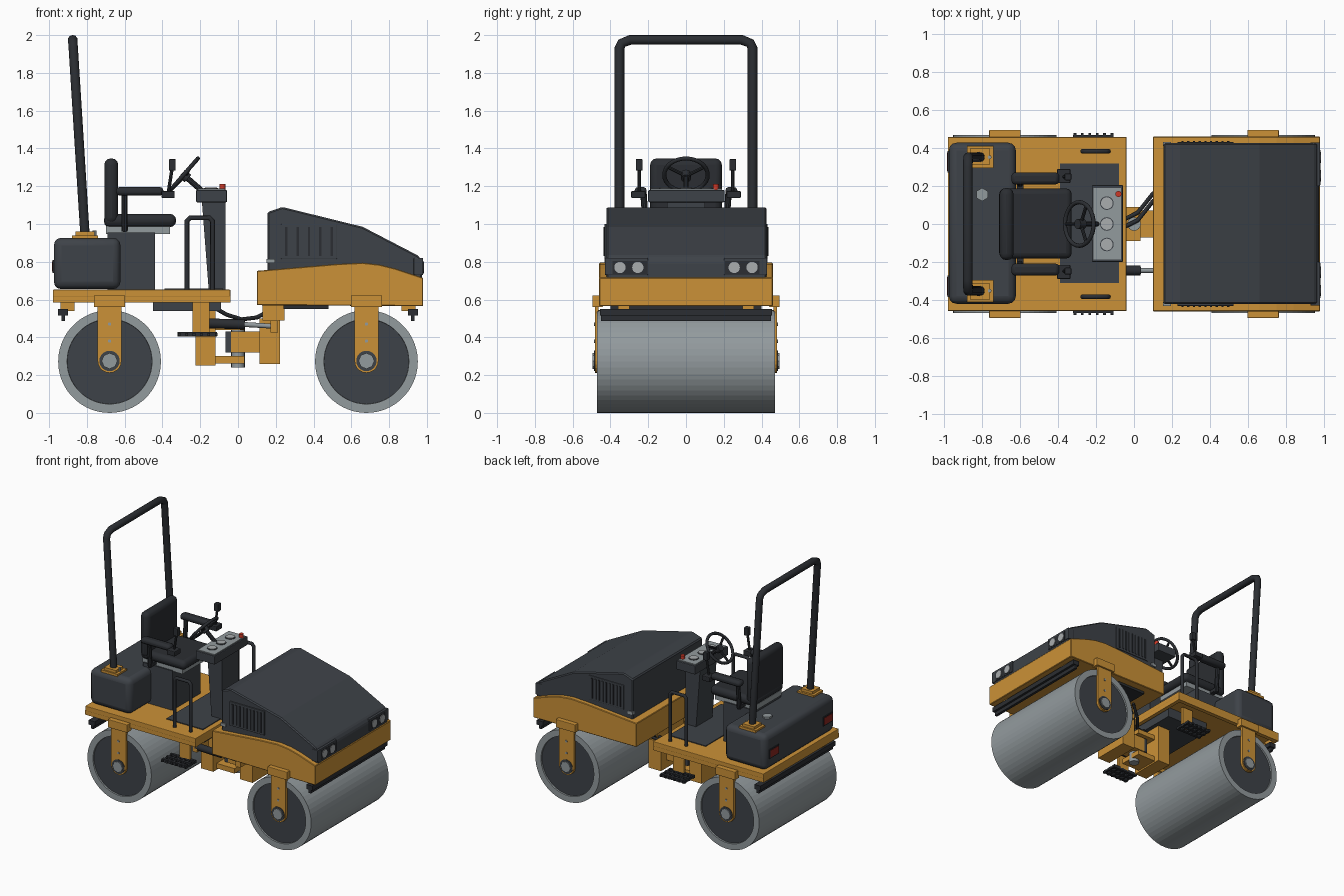
import bpy, bmesh, math
from mathutils import Vector, Matrix

if "Cube" in bpy.data.objects:
    bpy.data.objects.remove(bpy.data.objects["Cube"])


def material(name, col):
    m = bpy.data.materials.new(name)
    m.diffuse_color = (*col, 1)
    m.use_nodes = True
    m.node_tree.nodes["Principled BSDF"].inputs["Base Color"].default_value = m.diffuse_color
    return m


ORANGE = material("orange_paint", (0.60, 0.285, 0.038))
DARK = material("charcoal_paint", (0.048, 0.055, 0.065))
BLACK = material("black_rubber", (0.024, 0.027, 0.032))
STEEL = material("drum_steel", (0.29, 0.325, 0.34))
LIGHT = material("pale_grey", (0.40, 0.42, 0.43))
RED = material("button_red", (0.60, 0.04, 0.02))
TAIL = material("tail_light_red", (0.26, 0.02, 0.015))


def finish(name, bm, mat, bevel=0.0, smooth=False, segs=2):
    bmesh.ops.recalc_face_normals(bm, faces=bm.faces)
    me = bpy.data.meshes.new(name)
    bm.to_mesh(me)
    bm.free()
    ob = bpy.data.objects.new(name, me)
    bpy.context.collection.objects.link(ob)
    me.materials.append(mat)
    if bevel:
        b = ob.modifiers.new("bevel", 'BEVEL')
        b.width, b.segments = bevel, segs
        b.limit_method = 'ANGLE'
    if smooth:
        bpy.ops.object.select_all(action='DESELECT')
        ob.select_set(True)
        bpy.context.view_layer.objects.active = ob
        bpy.ops.object.shade_smooth_by_angle(angle=math.radians(35))
    return ob


def box(name, x0, x1, y0, y1, z0, z1, mat, bevel=0.0, segs=2):
    bm = bmesh.new()
    m = Matrix.LocRotScale(((x0 + x1) / 2, (y0 + y1) / 2, (z0 + z1) / 2), None,
                           (abs(x1 - x0), abs(y1 - y0), abs(z1 - z0)))
    bmesh.ops.create_cube(bm, size=1, matrix=m)
    return finish(name, bm, mat, bevel, bevel > 0.01, segs)


def prism(name, profile, y0, y1, mat, bevel=0.0):
    """Extrude an x-z outline along y."""
    bm = bmesh.new()
    f = bm.faces.new([bm.verts.new((x, y0, z)) for x, z in profile])
    ext = bmesh.ops.extrude_face_region(bm, geom=[f])
    vs = [v for v in ext["geom"] if isinstance(v, bmesh.types.BMVert)]
    bmesh.ops.translate(bm, verts=vs, vec=(0, y1 - y0, 0))
    return finish(name, bm, mat, bevel, segs=1)


def cyl(name, a, b, r, mat, segs=16, smooth=True):
    a, b = Vector(a), Vector(b)
    rot = (b - a).to_track_quat('Z', 'Y')
    bm = bmesh.new()
    bmesh.ops.create_cone(bm, cap_ends=True, segments=segs, radius1=r, radius2=r,
                          depth=(b - a).length,
                          matrix=Matrix.LocRotScale((a + b) / 2, rot, None))
    return finish(name, bm, mat, 0, smooth)


def tube(name, pts, r, mat, cyclic=False):
    cu = bpy.data.curves.new(name, 'CURVE')
    cu.dimensions = '3D'
    cu.bevel_depth, cu.bevel_resolution, cu.use_fill_caps = r, 3, True
    sp = cu.splines.new('POLY')
    sp.points.add(len(pts) - 1)
    for p, q in zip(sp.points, pts):
        p.co = (*q, 1)
    sp.use_cyclic_u = cyclic
    cu.materials.append(mat)
    ob = bpy.data.objects.new(name, cu)
    bpy.context.collection.objects.link(ob)
    bpy.ops.object.select_all(action='DESELECT')
    ob.select_set(True)
    bpy.context.view_layer.objects.active = ob
    bpy.ops.object.convert(target='MESH')


def drum(name, x):
    """Roller with a steel rim and recessed dark end discs."""
    bm = bmesh.new()
    bmesh.ops.create_cone(bm, cap_ends=True, segments=52, radius1=0.272, radius2=0.272, depth=0.94,
                          matrix=Matrix.Translation((x, 0, 0.272)) @ Matrix.Rotation(math.pi / 2, 4, 'X'))
    caps = [f for f in bm.faces if len(f.verts) > 4]
    bmesh.ops.inset_individual(bm, faces=caps, thickness=0.047)
    bmesh.ops.inset_individual(bm, faces=caps, thickness=0.001, depth=-0.012)
    for f in caps:
        f.material_index = 1
    finish(name, bm, STEEL).data.materials.append(DARK)


# drums, fork arms, hubs and scrapers
for d, end in ((-1, "rear"), (1, "front")):
    cx = 0.68 * d
    drum(end + "_drum", cx)
    for s in (-1, 1):
        arc = [(cx + 0.063 * math.cos(t), 0.275 + 0.063 * math.sin(t))
               for t in (math.pi + k * math.pi / 10 for k in range(11))]
        prism(end + "_fork_arm", arc + [(cx + 0.063, 0.57), (cx - 0.063, 0.57)],
              s * 0.462, s * 0.482, ORANGE)
        box(end + "_fork_bracket", cx - 0.083, cx + 0.083, s * 0.44, s * 0.495, 0.56, 0.622, ORANGE, 0.004)
        cyl(end + "_hub_ring", (cx, s * 0.45, 0.275), (cx, s * 0.486, 0.275), 0.054, DARK, 24)
        cyl(end + "_hub", (cx, s * 0.45, 0.275), (cx, s * 0.494, 0.275), 0.042, STEEL, 8)
        for z in (0.38, 0.47):
            cyl(end + "_arm_bolt", (cx, s * 0.48, z), (cx, s * 0.486, z), 0.009, STEEL, 8)
        box(end + "_scraper_bracket", d * 0.865, d * 0.94, s * 0.30, s * 0.36, 0.54, 0.59, ORANGE)
    box(end + "_scraper_bar", d * 0.90, d * 0.952, -0.455, 0.455, 0.515, 0.55, BLACK)
    box(end + "_scraper_blade", d * 0.915, d * 0.935, -0.45, 0.45, 0.487, 0.52, BLACK)

# rear platform: deck plate with a skirt around its edge
box("platform_deck", -0.98, -0.04, -0.458, 0.458, 0.615, 0.652, ORANGE, 0.004)
for s in (-1, 1):
    box("platform_side_skirt", -0.98, -0.04, s * 0.425, s * 0.457, 0.585, 0.62, ORANGE)
for x in (-0.979, -0.071):
    box("platform_end_skirt", x, x + 0.03, -0.425, 0.425, 0.585, 0.62, ORANGE)
box("underfloor_tray", -0.45, -0.09, -0.28, 0.28, 0.54, 0.615, DARK)
box("floor_mat", -0.39, -0.08, -0.312, 0.318, 0.65, 0.658, DARK)

# rear tank with tail lights and filler cap
box("rear_tank", -0.975, -0.622, -0.42, 0.428, 0.655, 0.927, DARK, 0.04, 3)
cyl("filler_cap", (-0.80, 0.155, 0.92), (-0.80, 0.155, 0.94), 0.035, STEEL, 6, False)
for s in (-1, 1):
    box("tail_light_frame", -0.981, -0.96, s * 0.27, s * 0.385, 0.74, 0.81, BLACK)
    box("tail_light", -0.984, -0.97, s * 0.278, s * 0.377, 0.748, 0.802, TAIL)
    box("roll_bar_foot", -0.88, -0.74, s * 0.295, s * 0.41, 0.922, 0.94, ORANGE)
    box("roll_bar_socket", -0.86, -0.76, s * 0.31, s * 0.40, 0.935, 0.96, ORANGE)
    cyl("foot_bolt", (-0.76, s * 0.352, 0.935), (-0.76, s * 0.352, 0.965), 0.01, STEEL, 8)

# roll bar
arch = [(-0.81, 0.352, 0.94), (-0.872, 0.352, 1.93), (-0.874, 0.34, 1.957), (-0.875, 0.295, 1.975)]
tube("roll_bar", arch + [(x, -y, z) for x, y, z in reversed(arch)], 0.026, BLACK)

# seat with armrests and levers
box("seat_pedestal", -0.69, -0.44, -0.17, 0.17, 0.65, 0.955, DARK)
box("seat_rail", -0.70, -0.36, -0.16, 0.16, 0.948, 0.99, STEEL)
box("seat_cushion", -0.71, -0.328, -0.182, 0.187, 0.984, 1.053, BLACK, 0.03, 3)
box("seat_back", -0.708, -0.634, -0.19, 0.19, 1.0, 1.347, BLACK, 0.034, 3)
for s in (-1, 1):
    box("armrest", -0.645, -0.395, s * 0.208, s * 0.272, 1.15, 1.196, BLACK, 0.018)
    cyl("armrest_post", (-0.60, s * 0.21, 0.96), (-0.60, s * 0.225, 1.16), 0.017, BLACK, 10)
    box("armrest_link", -0.617, -0.583, s * 0.13, s * 0.22, 0.965, 0.99, BLACK)
    box("lever_console", -0.405, -0.335, s * 0.215, s * 0.29, 1.137, 1.175, BLACK, 0.006)
    cyl("lever_rod", (-0.37, s * 0.248, 1.16), (-0.348, s * 0.248, 1.30), 0.009, BLACK, 8)
    box("lever_grip", -0.366, -0.33, s * 0.23, s * 0.266, 1.283, 1.344, BLACK, 0.005)

# control column and dashboard
prism("control_column", [(-0.155, 0.65), (-0.067, 0.65), (-0.067, 1.13), (-0.192, 1.13)], -0.10, 0.10, DARK)
box("dashboard", -0.222, -0.058, -0.20, 0.205, 1.115, 1.18, DARK, 0.006)
box("dash_panel", -0.212, -0.068, -0.187, 0.19, 1.178, 1.187, STEEL)
for y in (-0.108, 0, 0.11):
    cyl("dial_rim", (-0.143, y, 1.18), (-0.143, y, 1.191), 0.036, DARK, 20)
    cyl("dial_face", (-0.143, y, 1.18), (-0.143, y, 1.194), 0.031, LIGHT, 20)
cyl("stop_button", (-0.082, 0.158, 1.18), (-0.082, 0.158, 1.213), 0.016, RED, 12)

# steering wheel
hub = Vector((-0.288, 0, 1.26))
up = Vector((0.656, 0, 0.755))
side = Vector((0, 1, 0))
axis = Vector((0.755, 0, -0.656))


def on_wheel(t, r):
    return hub + r * (math.cos(t) * up + math.sin(t) * side)


tube("steering_rim", [on_wheel(k * math.pi / 16, 0.115) for k in range(32)], 0.011, BLACK, True)
for k in range(3):
    cyl("steering_spoke", hub + axis * 0.01, on_wheel(math.pi + k * math.tau / 3, 0.113), 0.009, BLACK, 8)
cyl("steering_hub", hub - axis * 0.012, hub + axis * 0.03, 0.026, BLACK, 14)
cyl("steering_shaft", hub, hub + axis * 0.15, 0.015, BLACK, 10)

# grab rails and hanging steps
for s in (-1, 1):
    y = s * 0.383
    tube("grab_rail", [(-0.27, y, 0.65), (-0.27, y, 1.015), (-0.255, y, 1.032),
                       (-0.15, y, 1.032), (-0.135, y, 1.015), (-0.135, y, 0.65)], 0.013, BLACK)
    box("step_hanger", -0.24, -0.15, s * 0.35, s * 0.37, 0.42, 0.60, ORANGE)
    for k in range(3):
        box("step_bar", -0.32, -0.11, s * (0.35 + k * 0.05), s * (0.37 + k * 0.05), 0.405, 0.428, BLACK)
    for k in range(6):
        x = -0.318 + k * 0.039
        box("step_rung", x, x + 0.014, s * 0.35, s * 0.48, 0.408, 0.424, BLACK)

# articulation joint
box("rear_joint_block", -0.225, -0.12, -0.13, 0.13, 0.25, 0.60, ORANGE)
for z0, z1 in ((0.262, 0.30), (0.44, 0.475)):
    box("rear_joint_fork", -0.13, 0.034, -0.09, 0.09, z0, z1, ORANGE)
cyl("joint_pin", (0, 0, 0.24), (0, 0, 0.495), 0.036, STEEL, 16)
box("joint_collar", -0.066, -0.038, -0.07, 0.07, 0.32, 0.43, DARK)
box("front_joint_tongue", -0.04, 0.13, -0.07, 0.07, 0.32, 0.43, ORANGE)
box("front_joint_block", 0.115, 0.222, -0.14, 0.14, 0.26, 0.50, ORANGE)
box("front_joint_cap", 0.13, 0.247, -0.16, 0.16, 0.49, 0.58, ORANGE)

# steering cylinder and hoses
cyl("steering_cylinder", (-0.18, -0.245, 0.475), (0.035, -0.245, 0.468), 0.026, BLACK, 14)
cyl("steering_rod", (0.03, -0.245, 0.468), (0.20, -0.245, 0.458), 0.013, STEEL, 12)
box("rod_bracket", 0.172, 0.212, -0.275, -0.13, 0.425, 0.49, ORANGE)
box("cylinder_bracket", -0.20, -0.16, -0.27, -0.10, 0.44, 0.56, ORANGE)
for off in (0, 0.04):
    tube("hydraulic_hose", [(-0.13, off - 0.05, 0.56), (-0.06, off - 0.02, 0.52), (0.02, off + 0.02, 0.495),
                            (0.10, off + 0.12, 0.505), (0.20, off + 0.19, 0.56)], 0.011, BLACK)

# front body and engine hood
prism("front_body", [(0.10, 0.57), (0.98, 0.565), (0.98, 0.715), (0.84, 0.762), (0.75, 0.785),
                     (0.66, 0.795), (0.52, 0.788), (0.10, 0.752)], -0.46, 0.46, ORANGE, 0.004)
box("body_underplate", 0.24, 0.48, -0.40, 0.40, 0.55, 0.572, BLACK)
prism("engine_hood", [(0.155, 0.75), (0.155, 1.062), (0.235, 1.09), (0.66, 0.985), (0.955, 0.832),
                      (0.975, 0.80), (0.975, 0.70)], -0.422, 0.426, DARK, 0.008)
for s in (-1, 1):
    box("side_grille", 0.228, 0.525, s * 0.41, s * 0.431, 0.815, 1.0, DARK, 0.003)
    for k in range(9):
        x = 0.25 + k * 0.03
        box("grille_slat", x, x + 0.012, s * 0.42, s * 0.437, 0.83, 0.985, DARK if k % 2 else BLACK)
    box("hood_latch", 0.152, 0.195, s * 0.41, s * 0.432, 0.793, 0.815, STEEL)
    box("headlight_frame", 0.96, 0.981, s * 0.205, s * 0.39, 0.735, 0.805, BLACK)
    box("nose_cheek", 0.93, 0.98, s * 0.20, s * 0.43, 0.73, 0.82, DARK, 0.004)
    for y in (0.255, 0.35):
        cyl("headlight", (0.96, s * y, 0.77), (0.985, s * y, 0.77), 0.03, LIGHT, 20)
